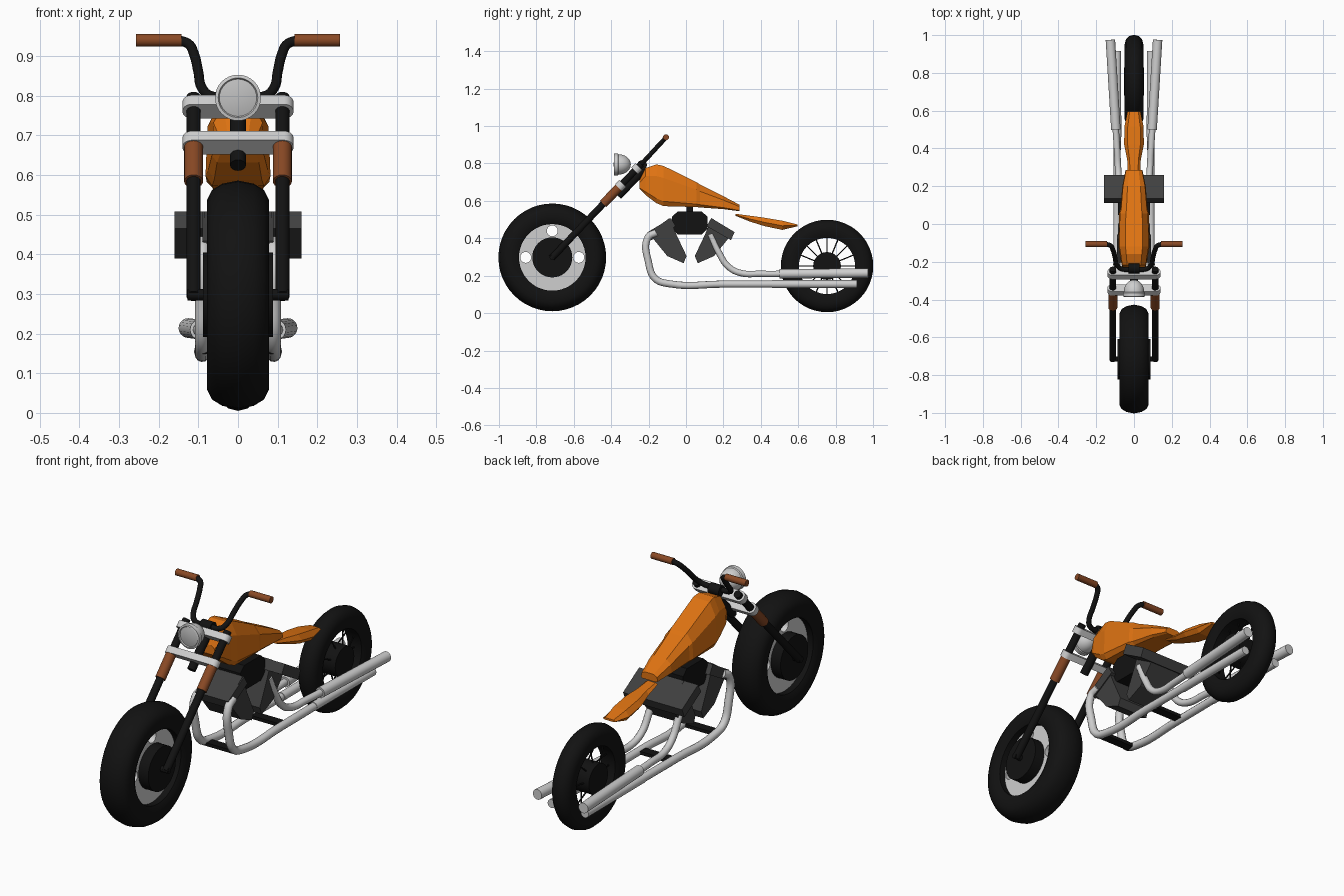
import bpy, bmesh, math
from mathutils import Vector, Matrix

cube = bpy.data.objects.get("Cube")
if cube:
    bpy.data.objects.remove(cube, do_unlink=True)


def material(name, rgb):
    m = bpy.data.materials.new(name)
    m.use_nodes = True
    m.diffuse_color = (*rgb, 1)
    m.node_tree.nodes["Principled BSDF"].inputs["Base Color"].default_value = (*rgb, 1)
    return m


BLACK = material("black", (.006, .006, .006))
ORANGE = material("orange", (.73, .17, .006))
BROWN = material("brown leather", (.25, .066, .018))
SILVER = material("silver", (.62, .62, .62))
LENS = material("lens grey", (.53, .53, .53))
IRON = material("dark iron", (.05, .05, .05))


def add_object(name, mesh, mat, smooth=True):
    mesh.materials.clear()
    mesh.materials.append(mat)
    ob = bpy.data.objects.new(name, mesh)
    bpy.context.collection.objects.link(ob)
    if smooth:
        bpy.ops.object.select_all(action='DESELECT')
        ob.select_set(True)
        bpy.context.view_layer.objects.active = ob
        bpy.ops.object.shade_smooth_by_angle(angle=math.radians(38))
    return ob


def finish(name, bm, mat, smooth=True):
    bmesh.ops.remove_doubles(bm, verts=bm.verts[:], dist=1e-5)
    bmesh.ops.recalc_face_normals(bm, faces=bm.faces[:])
    mesh = bpy.data.meshes.new(name)
    bm.to_mesh(mesh)
    bm.free()
    return add_object(name, mesh, mat, smooth)


def skin(bm, rings, cap=False):
    """Join rings of vertices with quads."""
    rings = [[bm.verts.new(p) for p in ring] for ring in rings]
    n = len(rings[0])
    for a, b in zip(rings, rings[1:]):
        for i in range(n):
            j = (i + 1) % n
            bm.faces.new((a[i], a[j], b[j], b[i]))
    if cap:
        bm.faces.new(rings[0])
        bm.faces.new(rings[-1])


def lathe(name, profile, centre, axis, mat, seg=32):
    """Revolve (radius, offset) points around an axis."""
    q = Vector(axis).to_track_quat('Z', 'Y')
    rings = []
    for r, h in profile:
        turn = [math.tau * i / seg for i in range(seg)]
        rings.append([Vector(centre) + q @ Vector((r * math.cos(t), r * math.sin(t), h)) for t in turn])
    bm = bmesh.new()
    skin(bm, rings)
    return finish(name, bm, mat)


def rod(name, a, b, r, mat, seg=20):
    d = Vector(b) - Vector(a)
    return lathe(name, [(0, 0), (r, 0), (r, d.length), (0, d.length)], a, d, mat, seg)


def loft(name, stations, section, mat):
    """Body along y from (y, bottom, top, half width) stations."""
    rings = []
    for y, lo, hi, w in stations:
        half = [(w * u, y, lo + (hi - lo) * v) for u, v in section]
        rings.append(half + [(-x, yy, z) for x, yy, z in reversed(half)])
    bm = bmesh.new()
    skin(bm, rings, cap=True)
    return finish(name, bm, mat, smooth=False)


def prism(name, outline, half, mat):
    """Extrude a (y, z) outline across x."""
    bm = bmesh.new()
    skin(bm, [[(x, y, z) for y, z in outline] for x in (-half, half)], cap=True)
    return finish(name, bm, mat, smooth=False)


def box(name, size, centre, mat, tilt=0, bevel=0):
    bm = bmesh.new()
    bmesh.ops.create_cube(bm, size=1)
    bmesh.ops.scale(bm, vec=size, verts=bm.verts[:])
    if bevel:
        edges = [e for e in bm.edges if abs(e.verts[0].co.z - e.verts[1].co.z) > 1e-4]
        bmesh.ops.bevel(bm, geom=edges, offset=bevel, segments=5, profile=.5, affect='EDGES')
    bm.transform(Matrix.Translation(centre) @ Matrix.Rotation(tilt, 4, 'X'))
    return finish(name, bm, mat)


def from_curve(name, curve, mat):
    temp = bpy.data.objects.new("curve", curve)
    bpy.context.collection.objects.link(temp)
    bpy.context.view_layer.update()
    mesh = bpy.data.meshes.new_from_object(temp.evaluated_get(bpy.context.evaluated_depsgraph_get()))
    bpy.data.objects.remove(temp, do_unlink=True)
    return add_object(name, mesh, mat)


def tube(name, points, radius, mat, s=1):
    """Pipe that bends smoothly through the points; s mirrors it in x."""
    c = bpy.data.curves.new(name, 'CURVE')
    c.dimensions = '3D'
    c.bevel_depth, c.bevel_resolution, c.resolution_u = radius, 4, 6
    c.use_fill_caps = True
    sp = c.splines.new('BEZIER')
    sp.bezier_points.add(len(points) - 1)
    for bp, (x, y, z) in zip(sp.bezier_points, points):
        bp.co = (s * x, y, z)
        bp.handle_left_type = bp.handle_right_type = 'AUTO'
    return from_curve(name, c, mat)


def holed_disc(name, centre, radius, holes, half, mat):
    c = bpy.data.curves.new(name, 'CURVE')
    c.dimensions, c.fill_mode, c.extrude = '2D', 'BOTH', half
    for u, v, r in [(0, 0, radius)] + holes:
        sp = c.splines.new('POLY')
        sp.points.add(31)
        sp.use_cyclic_u = True
        for i, p in enumerate(sp.points):
            t = math.tau * i / 32
            p.co = (u + r * math.cos(t), v + r * math.sin(t), 0, 1)
    ob = from_curve(name, c, mat)
    axes = Matrix(((0, 0, 1), (1, 0, 0), (0, 1, 0))).to_4x4()
    ob.data.transform(Matrix.Translation(centre) @ axes)


X = (1, 0, 0)
SIDES = (("left", 1), ("right", -1))


def tyre(name, half_profile, inner, centre):
    ring = half_profile + [(r, -h) for r, h in reversed(half_profile[:-1])]
    lathe(name, ring + [ring[0]], centre, X, BLACK, 48)


# Front wheel
F = Vector((0, -.715, .298))
tyre("front_tyre", [(.178, .066), (.2, .077), (.24, .078), (.264, .066), (.28, .04), (.288, 0)], .178, F)
holes = [(.142 * math.cos(a), .142 * math.sin(a), .029) for a in (0, math.pi / 2, math.pi)]
holed_disc("front_wheel_disc", F, .181, holes, .035, SILVER)
rod("front_hub", F - Vector((.088, 0, 0)), F + Vector((.088, 0, 0)), .107, BLACK, 40)
rod("front_axle", F - Vector((.128, 0, 0)), F + Vector((.128, 0, 0)), .014, BLACK)

# Rear wheel with spokes
R = Vector((0, .754, .252))
tyre("rear_tyre", [(.15, .038), (.17, .046), (.2, .049), (.225, .042), (.241, .024), (.247, 0)], .15, R)
rod("rear_hub", R - Vector((.052, 0, 0)), R + Vector((.052, 0, 0)), .074, BLACK, 40)
for i in range(16):
    a = math.tau * i / 16
    d = Vector((0, math.cos(a), math.sin(a)))
    lean = Vector((.025 if i % 2 else -.025, 0, 0))
    rod("rear_spoke", R + d * .06 + lean, R + d * .16, .0035, BLACK, 6)

# Raked fork
D = Vector((0, .69, .724)).normalized()
TILT = -math.atan2(D.y, D.z)
for side, s in SIDES:
    base = F + Vector((s * .112, 0, 0))
    rod(side + "_fork_tube", base - D * .005, base + D * .69, .018, BLACK)
    rod(side + "_fork_cover", base + D * .395, base + D * .515, .024, BROWN)
for name, t in (("lower_clamp", .53), ("upper_clamp", .655)):
    box(name, (.28, .052, .032), F + D * t, SILVER, TILT, .024)
back = F + Vector((0, .022, -.021))
rod("steering_stem", back + D * .48, back + D * .69, .02, BLACK)

# Handlebar and grips
bar = [(0, -.24, .797), (.07, -.236, .8), (.092, -.215, .822), (.1, -.18, .86),
       (.112, -.136, .908), (.125, -.114, .931), (.15, -.107, .94)]
for side, s in SIDES:
    tube(side + "_handlebar", bar, .0125, BLACK, s)
    rod(side + "_grip", (s * .143, -.107, .94), (s * .257, -.107, .94), .016, BROWN)
rod("handlebar_mount", (-.03, -.235, .792), (.03, -.235, .792), .026, BLACK)

# Headlight
L = Vector((0, -.36, .795))
dome = [(.054 * math.cos(a), .065 * math.sin(a)) for a in [math.pi / 2 * i / 8 for i in range(9)]]
lathe("headlight_shell", [(0, -.02), (.047, -.02), (.05, -.026), (.058, -.024), (.058, -.004), (.054, 0)] + dome,
      L, (0, 1, 0), SILVER)
lathe("headlight_lens", [(.047, 0), (.03, -.004), (0, -.006)], L - Vector((0, .021, 0)), (0, 1, 0), LENS)

# Tank and seat
loft("fuel_tank", [(-.249, .665, .71, .05), (-.217, .632, .775, .066), (-.158, .588, .795, .075),
                   (-.12, .572, .787, .082), (.056, .567, .7, .079), (.075, .565, .688, .073),
                   (.2, .556, .625, .062), (.285, .545, .58, .045)],
     [(.8, 0), (1, .12), (.94, .7), (.55, 1)], ORANGE)
loft("seat", [(.265, .52, .531, .032), (.34, .49, .521, .036), (.42, .465, .51, .052),
              (.515, .445, .494, .051), (.595, .464, .474, .035)],
     [(.7, 0), (1, .45), (.65, 1)], ORANGE)

# Twin-cylinder engine
prism("crankcase", [(-.075, .45), (-.045, .42), (.085, .42), (.115, .45), (.115, .515), (.085, .543),
                    (-.045, .543), (-.075, .515)], .065, BLACK)
box("tank_mount", (.04, .035, .06), (0, .02, .56), BLACK)
barrel = [(-.2, .428), (-.088, .508), (-.05, .417), (.003, .305), (-.013, .267), (-.1, .305)]
head = [(-.205, .433), (-.08, .508), (-.055, .465), (-.185, .39)]
prism("front_cylinder", barrel, .085, IRON)
prism("front_cylinder_head", head, .09, IRON)
prism("rear_cylinder", [(.05 - y, z) for y, z in barrel], .085, IRON)
prism("rear_cylinder_head", [(.055 - y, z) for y, z in head], .16, IRON)

# Exhaust pipes, silencers and cross bars
low = [(.085, -.16, .43), (.09, -.203, .405), (.09, -.2, .27), (.09, -.165, .185), (.09, -.09, .157),
       (.09, .2, .155), (.088, .55, .155)]
high = [(.075, .13, .42), (.078, .175, .325), (.08, .225, .25), (.084, .29, .215), (.09, .4, .21), (.1, .55, .21)]
for side, s in SIDES:
    tube(side + "_front_pipe", low, .019, SILVER, s)
    rod(side + "_lower_silencer", (s * .088, .46, .155), (s * .09, .915, .155), .021, SILVER)
    tube(side + "_rear_pipe", high, .017, SILVER, s)
    rod(side + "_upper_silencer", (s * .096, .5, .21), (s * .125, .975, .214), .025, SILVER)
for name, y in (("front_cross_bar", -.12), ("rear_cross_bar", .23)):
    box(name, (.18, .045, .016), (0, y, .156), BLACK)
